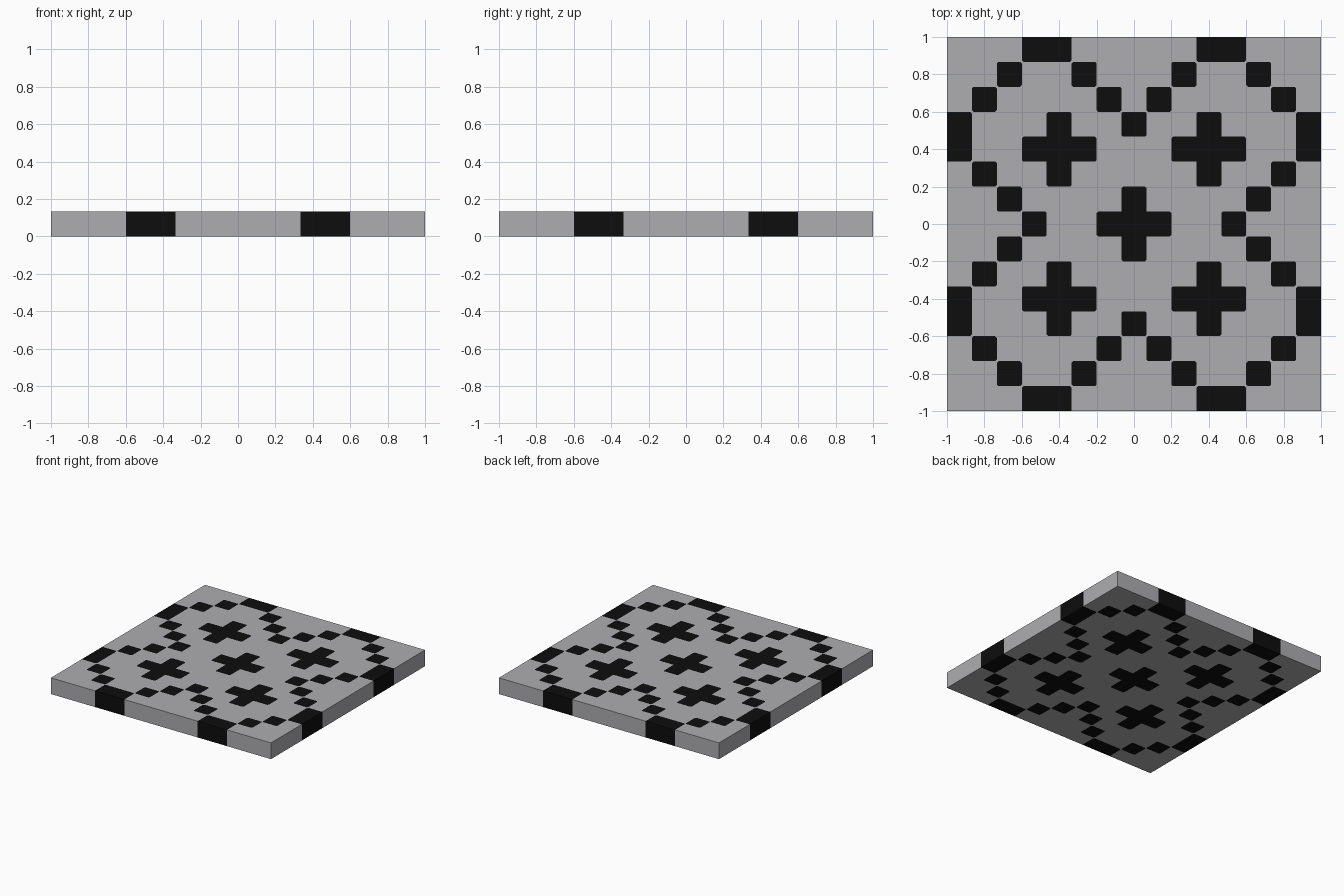
import bpy, bmesh

if "Cube" in bpy.data.objects:
    bpy.data.objects.remove(bpy.data.objects["Cube"])

N = 15                 # tiles per side
CELL = 2 / N           # tile size, also the slab thickness


def is_black(x, y):
    """Pattern rule, mirrored in all four quadrants."""
    a, b = abs(round(x / CELL)), abs(round(y / CELL))
    ring = a + b == 11 or abs(a - b) == 4
    cross = abs(a - 3) + abs(b - 3) <= 1 or a + b <= 1
    return ring or cross


def material(name, color):
    m = bpy.data.materials.new(name)
    m.diffuse_color = (*color, 1)
    m.use_nodes = True
    m.node_tree.nodes["Principled BSDF"].inputs["Base Color"].default_value = m.diffuse_color
    return m


# Flat tile sheet coloured by the pattern rule
bm = bmesh.new()
bmesh.ops.create_grid(bm, x_segments=N, y_segments=N, size=1)
for f in bm.faces:
    c = f.calc_center_median()
    f.material_index = int(is_black(c.x, c.y))

# Clip the outward corners of the black shapes
corners = []
for v in bm.verts:
    black = [f for f in v.link_faces if f.material_index == 1]
    diagonal = len(black) == 2 and not set(black[0].edges) & set(black[1].edges)
    if not v.is_boundary and (len(black) == 1 or diagonal):
        corners.append(v)
res = bmesh.ops.bevel(bm, geom=corners, offset=0.009, segments=1,
                      affect='VERTICES', material=0)
for f in res['faces']:
    if len(f.verts) == 4 and f.calc_area() < 0.001:
        f.material_index = 0

# Give the sheet thickness, the pattern running right through
res = bmesh.ops.extrude_face_region(bm, geom=bm.faces[:], use_keep_orig=True)
top = [g for g in res['geom'] if isinstance(g, bmesh.types.BMVert)]
bmesh.ops.translate(bm, verts=top, vec=(0, 0, CELL))
bmesh.ops.recalc_face_normals(bm, faces=bm.faces[:])

# Side walls take the colour of the tile just inside
for f in bm.faces:
    if abs(f.normal.z) < 0.5:
        c = f.calc_center_median() - f.normal * CELL / 2
        f.material_index = int(is_black(c.x, c.y))

mesh = bpy.data.meshes.new("patterned_slab")
bm.to_mesh(mesh)
bm.free()
mesh.materials.append(material("light grey", (0.42, 0.42, 0.44)))
mesh.materials.append(material("black", (0.004, 0.004, 0.004)))
slab = bpy.data.objects.new("patterned_slab", mesh)
bpy.context.collection.objects.link(slab)
